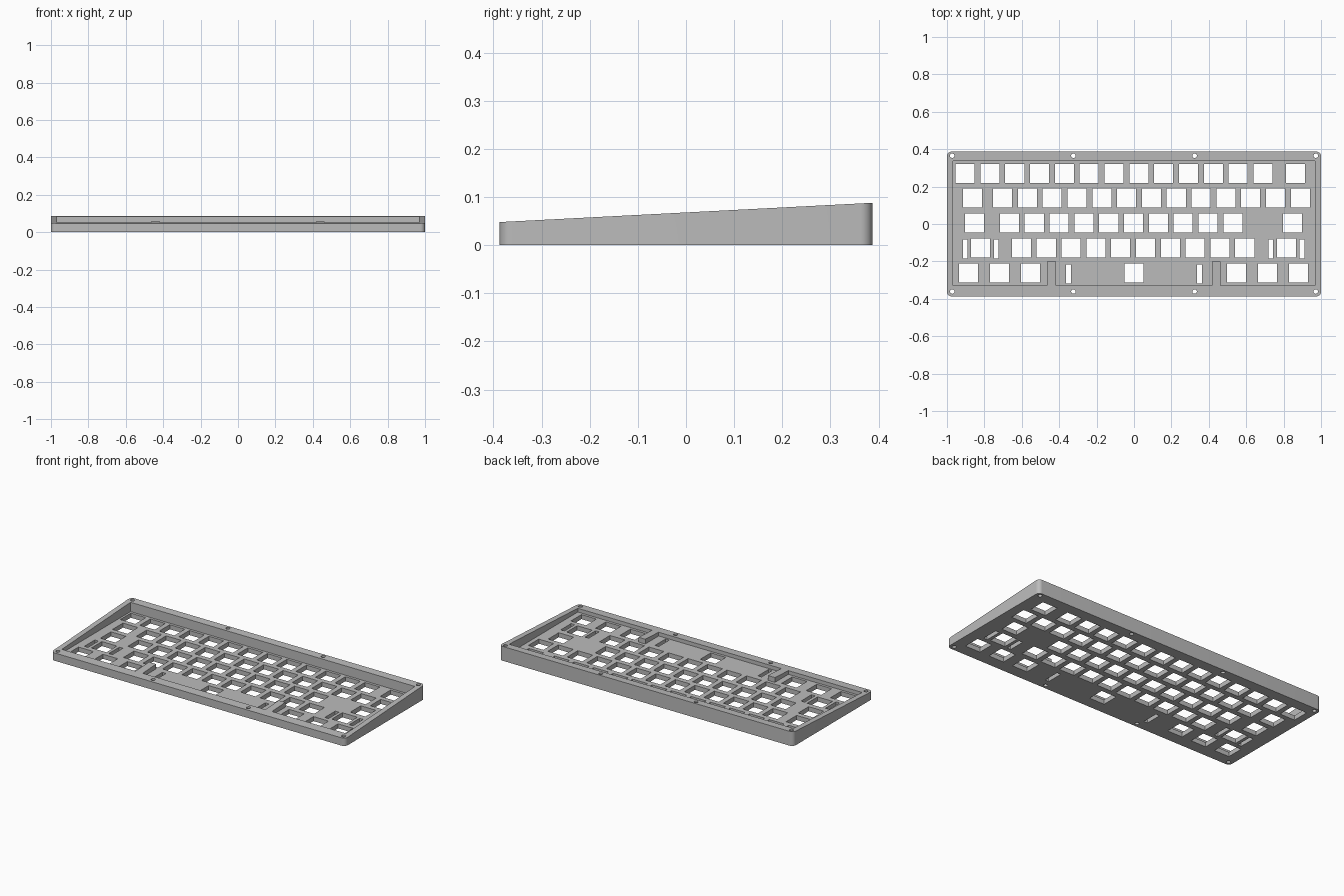
import bpy, bmesh, math

cube = bpy.data.objects.get("Cube")
if cube:
    bpy.data.objects.remove(cube, do_unlink=True)

HALF_X, HALF_Y = 1.0, 0.387
FRONT_H, BACK_H = 0.048, 0.088
FLOOR = 0.028
PITCH = 0.1327
KEY = 0.102

grey = bpy.data.materials.new("case grey")
grey.use_nodes = True
grey.diffuse_color = (0.5, 0.5, 0.5, 1)
grey.node_tree.nodes["Principled BSDF"].inputs["Base Color"].default_value = (0.5, 0.5, 0.5, 1)


def prism(bm, outline, z0, z1):
    """Extrude a closed outline (counter-clockwise) from z0 to z1."""
    base = bm.faces.new([bm.verts.new((x, y, z0)) for x, y in outline])
    top = bmesh.ops.extrude_face_region(bm, geom=[base])["geom"]
    verts = [v for v in top if isinstance(v, bmesh.types.BMVert)]
    for v in verts:
        v.co.z = z1
    return verts


def rect(x, y, w, h):
    return [(x - w / 2, y - h / 2), (x + w / 2, y - h / 2),
            (x + w / 2, y + h / 2), (x - w / 2, y + h / 2)]


def circle(x, y, r, n=24):
    return [(x + r * math.cos(math.tau * i / n), y + r * math.sin(math.tau * i / n))
            for i in range(n)]


def rounded_rect(hx, hy, r, steps=8):
    pts = []
    for k, (sx, sy) in enumerate([(1, 1), (-1, 1), (-1, -1), (1, -1)]):
        for i in range(steps + 1):
            a = math.pi / 2 * (k + i / steps)
            pts.append((sx * (hx - r) + r * math.cos(a), sy * (hy - r) + r * math.sin(a)))
    return pts


def make_object(name, bm):
    bmesh.ops.recalc_face_normals(bm, faces=bm.faces)
    mesh = bpy.data.meshes.new(name)
    bm.to_mesh(mesh)
    bm.free()
    mesh.materials.append(grey)
    obj = bpy.data.objects.new(name, mesh)
    bpy.context.collection.objects.link(obj)
    return obj


# Wedge-shaped case body, taller at the back
bm = bmesh.new()
for v in prism(bm, rounded_rect(HALF_X, HALF_Y, 0.025), 0, 1):
    v.co.z = FRONT_H + (BACK_H - FRONT_H) * (v.co.y + HALF_Y) / (2 * HALF_Y)
case = make_object("keyboard_case", bm)

# Open tray with two support tabs left standing at the front
IN_X, IN_BACK, IN_FRONT, TAB_END = 0.967, 0.337, -0.33, -0.2
tray = [(-IN_X, IN_FRONT)]
for x0, x1 in [(-0.465, -0.417), (0.417, 0.462)]:
    tray += [(x0, IN_FRONT), (x0, TAB_END), (x1, TAB_END), (x1, IN_FRONT)]
tray += [(IN_X, IN_FRONT), (IN_X, IN_BACK), (-IN_X, IN_BACK)]
bm = bmesh.new()
prism(bm, tray, FLOOR, 0.2)
tray_cutter = make_object("tray_cutter", bm)

# Switch openings: row height, start of the regular run, count, odd-sized keys
rows = [
    (0.27, -0.903, 13, [0.864]),
    (0.138, -0.703, 13, [-0.864]),
    (0.005, -0.666, 10, [-0.853, 0.847]),
    (-0.129, -0.602, 10, [-0.82, 0.815]),
    (-0.263, 0, 1, [-0.885, -0.72, -0.553, 0.547, 0.713, 0.88]),
]
bm = bmesh.new()
for y, start, count, extra in rows:
    for x in [start + PITCH * i for i in range(count)] + extra:
        prism(bm, rect(x, y, KEY, KEY), -0.1, 0.2)

# Stabiliser slots beside the wide keys
for centre, offset, y in [(-0.82, 0.083, -0.134), (0.815, 0.083, -0.134), (0, 0.35, -0.268)]:
    for side in (-1, 1):
        prism(bm, rect(centre + side * offset, y, 0.025, KEY), -0.1, 0.2)

# Screw holes through the rim
for x in (-0.972, -0.324, 0.324, 0.972):
    for y in (-0.361, 0.365):
        prism(bm, circle(x, y, 0.012), -0.1, 0.2)
hole_cutter = make_object("hole_cutter", bm)

# Cut the case and keep the finished mesh
for cutter in (tray_cutter, hole_cutter):
    cutter.hide_render = True
    mod = case.modifiers.new(cutter.name, 'BOOLEAN')
    mod.operation = 'DIFFERENCE'
    mod.solver = 'EXACT'
    mod.object = cutter
bpy.context.view_layer.update()
graph = bpy.context.evaluated_depsgraph_get()
cut_mesh = bpy.data.meshes.new_from_object(case.evaluated_get(graph))
case.modifiers.clear()
case.data = cut_mesh
for cutter in (tray_cutter, hole_cutter):
    bpy.data.objects.remove(cutter, do_unlink=True)

bpy.ops.object.select_all(action='DESELECT')
case.select_set(True)
bpy.context.view_layer.objects.active = case
bpy.ops.object.shade_smooth_by_angle(angle=math.radians(30))
